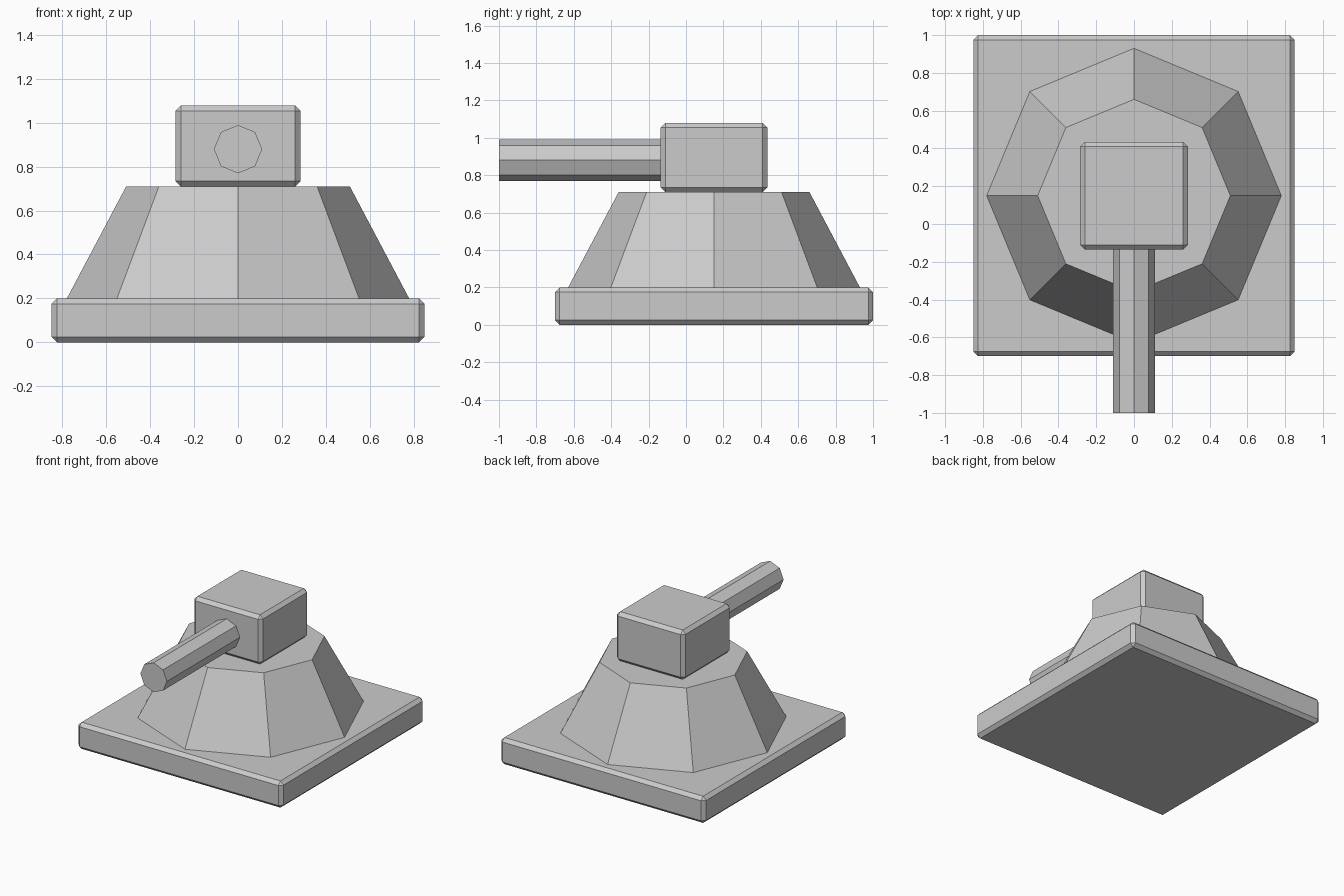
import bpy, math

if "Cube" in bpy.data.objects:
    bpy.data.objects.remove(bpy.data.objects["Cube"])

CY = 0.15  # centre of base, pedestal and head along y


def block(name, size, z_bottom):
    """Box with a small single-segment chamfer."""
    bpy.ops.mesh.primitive_cube_add(size=1, location=(0, CY, z_bottom + size[2] / 2))
    ob = bpy.context.object
    ob.name = name
    ob.scale = size
    bpy.ops.object.transform_apply(location=False, rotation=False, scale=True)
    bevel = ob.modifiers.new("chamfer", 'BEVEL')
    bevel.width = 0.025
    bevel.segments = 1
    return ob


# Square base slab
block("base_slab", (1.70, 1.70, 0.20), 0.0)

# Tapered eight-sided pedestal
bpy.ops.mesh.primitive_cone_add(vertices=8, radius1=0.78, radius2=0.51, depth=0.51,
                                location=(0, CY, 0.455))
bpy.context.object.name = "pedestal"

# Turret head
block("turret_head", (0.57, 0.57, 0.37), 0.71)

# Eight-sided barrel pointing forward
front, back = -1.0, -0.1
bpy.ops.mesh.primitive_cylinder_add(vertices=8, radius=0.11, depth=back - front,
                                    location=(0, (front + back) / 2, 0.88),
                                    rotation=(math.pi / 2, 0, 0))
bpy.context.object.name = "barrel"
